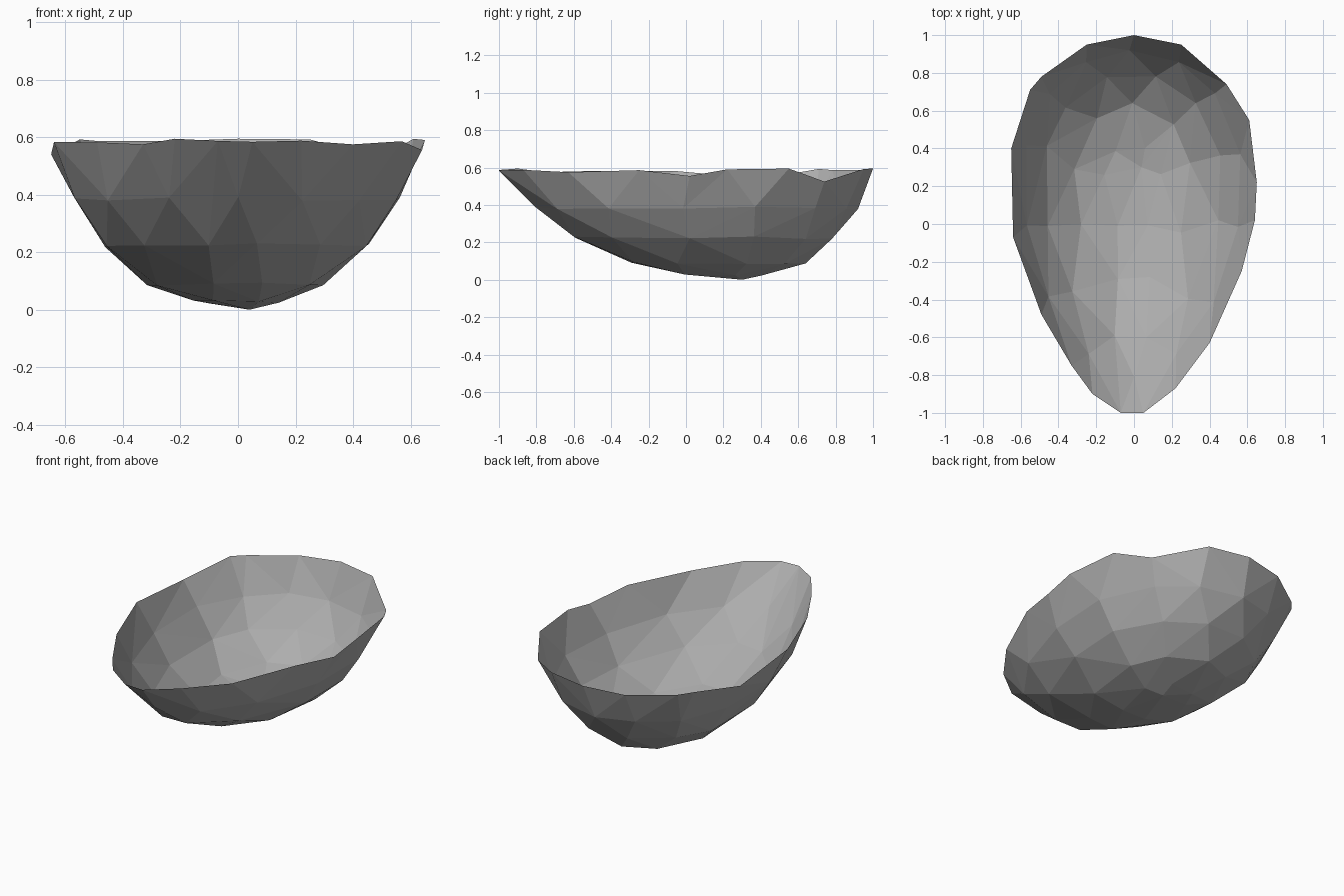
import bpy, bmesh, math, random

if "Cube" in bpy.data.objects:
    bpy.data.objects.remove(bpy.data.objects["Cube"])

random.seed(4)

# rim outline (x, y) seen from above, and the dips along it (index: z)
RIM = [(0, 1), (.25, .95), (.49, .74), (.61, .55), (.65, .22), (.64, .02),
       (.57, -.25), (.40, -.63), (.22, -.87), (.05, -1), (-.07, -1),
       (-.22, -.90), (-.33, -.75), (-.49, -.48), (-.64, -.07),
       (-.65, .40), (-.55, .71), (-.49, .78), (-.25, .95)]
RIM_Z = 0.59
DIPS = {2: .525, 5: .555, 7: .575, 15: .54, 12: .575}

# lower rings: z, half width, rear y, front y, vertex count
RINGS = [(.385, .58, .92, -.81, 14),
         (.225, .475, .80, -.62, 12),
         (.09, .31, .64, -.32, 9),
         (.025, .15, .42, -.07, 6)]
CENTRE_Y = 0.25
SHIFT_X = -0.008


def ring_points(z, w, rear, front, n, turn):
    """Egg-shaped ring, pointed towards the front, slightly irregular."""
    pts = []
    for i in range(n):
        a = 2 * math.pi * (i + turn + random.uniform(-.12, .12)) / n
        s, c = math.sin(a), math.cos(a)
        power = 1.0 if c > 0 else 1.2
        x = SHIFT_X + w * math.copysign(abs(s) ** power, s)
        y = CENTRE_Y + c * ((rear - CENTRE_Y) if c > 0 else (CENTRE_Y - front))
        pts.append((x, y, z + random.uniform(-.008, .008)))
    return pts


bm = bmesh.new()
rim = [bm.verts.new((x, y, RIM_Z)) for x, y in RIM]
for k, r in enumerate(RINGS):
    for p in ring_points(*r, turn=0.5 * (k % 2)):
        bm.verts.new(p)
bm.verts.new((.04, .30, 0))

# faceted egg hull, then open the top
bmesh.ops.convex_hull(bm, input=bm.verts[:])
lid = [f for f in bm.faces if all(v.co.z > RIM_Z - .001 for v in f.verts)]
bmesh.ops.delete(bm, geom=lid, context='FACES')
loose = [v for v in bm.verts if not v.link_faces]

# uneven broken edge
for i, v in enumerate(rim):
    if v.is_valid:
        v.co.z = DIPS.get(i, RIM_Z + random.uniform(-.008, .005))
bmesh.ops.delete(bm, geom=loose, context='VERTS')
bmesh.ops.recalc_face_normals(bm, faces=bm.faces[:])

mesh = bpy.data.meshes.new("half_eggshell")
bm.to_mesh(mesh)
bm.free()
shell = bpy.data.objects.new("half_eggshell", mesh)
bpy.context.collection.objects.link(shell)

# slightly darker grey shell
mat = bpy.data.materials.new("shell_grey")
mat.diffuse_color = (.42, .42, .42, 1)
mat.use_nodes = True
mat.node_tree.nodes["Principled BSDF"].inputs["Base Color"].default_value = mat.diffuse_color
mesh.materials.append(mat)
